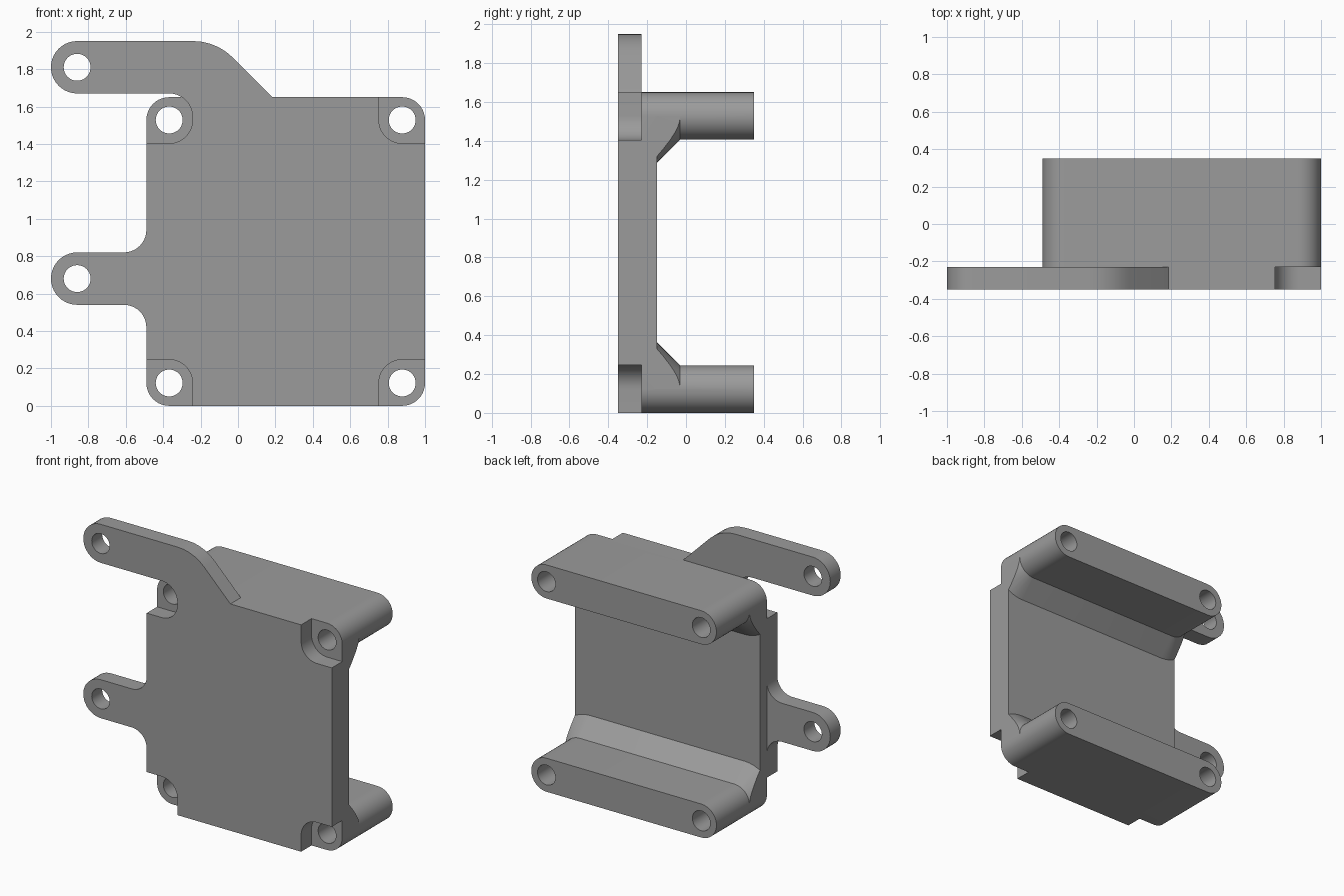
import bpy, bmesh, math
from mathutils import Vector

if "Cube" in bpy.data.objects:
    bpy.data.objects.remove(bpy.data.objects["Cube"])

FRONT, STEP, BACK, END = -0.35, -0.23, -0.15, 0.35   # depth levels
LEFT, RIGHT, TOP = -0.49, 1.0, 1.65                  # body extents
R = 0.122                                            # rail end radius
HX = (LEFT + R, RIGHT - R)                           # hole columns
HZ = (R, TOP - R)                                    # hole rows
N = 0.125                                            # corner notch radius


def arc(cx, cz, r, a0, a1):
    n = max(2, round(abs(a1 - a0) / 9))
    return [(cx + r * math.cos(math.radians(a0 + (a1 - a0) * i / n)),
             cz + r * math.sin(math.radians(a0 + (a1 - a0) * i / n)))
            for i in range(n + 1)]


def loft(name, prof_a, ya, prof_b, yb, clips=()):
    """Solid between two matching x/z profiles, trimmed by clip planes."""
    bm = bmesh.new()
    a = [bm.verts.new((x, ya, z)) for x, z in prof_a]
    b = [bm.verts.new((x, yb, z)) for x, z in prof_b]
    bm.faces.new(a)
    bm.faces.new(b[::-1])
    for i in range(len(a)):
        j = (i + 1) % len(a)
        bm.faces.new((a[j], a[i], b[i], b[j]))
    for co, no in clips:
        bmesh.ops.bisect_plane(bm, geom=bm.verts[:] + bm.edges[:] + bm.faces[:],
                               plane_co=co, plane_no=no, clear_outer=True)
        bmesh.ops.holes_fill(bm, edges=[e for e in bm.edges if e.is_boundary], sides=0)
    bmesh.ops.recalc_face_normals(bm, faces=bm.faces[:])
    me = bpy.data.meshes.new(name)
    bm.to_mesh(me)
    bm.free()
    ob = bpy.data.objects.new(name, me)
    bpy.context.collection.objects.link(ob)
    return ob


def prism(name, prof, y0, y1):
    return loft(name, prof, y0, prof, y1)


def combine(target, tool, op):
    m = target.modifiers.new(op.lower(), 'BOOLEAN')
    m.operation, m.solver, m.object = op, 'EXACT', tool
    bpy.ops.object.select_all(action='DESELECT')
    bpy.context.view_layer.objects.active = target
    target.select_set(True)
    bpy.ops.object.modifier_apply(modifier=m.name)
    bpy.data.objects.remove(tool, do_unlink=True)


def stadium(cz, r):
    return arc(HX[1], cz, r, -90, 90) + arc(HX[0], cz, r, 90, 270)


# Front slab with two mounting arms and notched corners
x0, x1 = HX
z0, z1 = HZ
outline = (
    [(x0 + N, 0), (x1 - N, 0)]
    + arc(x1, z0, N, 180, 90) + [(RIGHT, z0 + N), (RIGHT, z1 - N)]
    + arc(x1, z1, N, 270, 180) + [(x1 - N, TOP), (0.184, TOP)]
    + arc(-0.24, 1.65, 0.3, 45, 90)                 # bend of upper arm
    + arc(-0.86, 1.81, 0.14, 90, 270)               # upper arm tip
    + arc(x0, 1.545, N, 90, 0)
    + arc(x0, z1, N, 0, -90) + [(LEFT, z1 - N)]
    + arc(-0.61, 0.94, 0.12, 0, -90)                # lower arm fillets and tip
    + arc(-0.86, 0.68, 0.14, 90, 270)
    + arc(-0.61, 0.42, 0.12, 90, 0)
    + [(LEFT, z0 + N)] + arc(x0, z0, N, 90, 0))
bracket = prism("mounting_bracket", outline, FRONT, STEP)

# Rounded back plate
plate = (arc(x1, z0, R, -90, 0) + arc(x1, z1, R, 0, 90)
         + arc(x0, z1, R, 90, 180) + arc(x0, z0, R, 180, 270))
combine(bracket, prism("back_plate", plate, STEP, BACK), 'UNION')

# Rails with flared bases on their inner sides
for cz, side in ((z0, -1), (z1, 1)):
    combine(bracket, prism("rail", stadium(cz, R), STEP, END), 'UNION')
    clips = [(Vector((RIGHT, 0, 0)), Vector((1, 0, 0))),
             (Vector((LEFT, 0, 0)), Vector((-1, 0, 0))),
             (Vector((0, 0, cz)), Vector((0, 0, side)))]
    flare = loft("rail_flare", stadium(cz, R + 0.13), BACK - 0.01,
                 stadium(cz, R), BACK + 0.12, clips)
    combine(bracket, flare, 'UNION')

# Screw holes through rails and arms
for hx, hz in [(x, z) for x in HX for z in HZ] + [(-0.86, 0.68), (-0.86, 1.81)]:
    circle = arc(hx, hz, 0.072, 0, 360)[:-1]
    combine(bracket, prism("hole_cutter", circle, -0.5, 0.5), 'DIFFERENCE')

# Single grey finish
grey = bpy.data.materials.new("grey")
grey.diffuse_color = (0.33, 0.33, 0.33, 1)
grey.use_nodes = True
grey.node_tree.nodes["Principled BSDF"].inputs["Base Color"].default_value = grey.diffuse_color
bracket.data.materials.clear()
bracket.data.materials.append(grey)
for p in bracket.data.polygons:
    p.material_index = 0
bpy.ops.object.select_all(action='DESELECT')
bracket.select_set(True)
bpy.context.view_layer.objects.active = bracket
bpy.ops.object.shade_smooth_by_angle(angle=math.radians(25))
